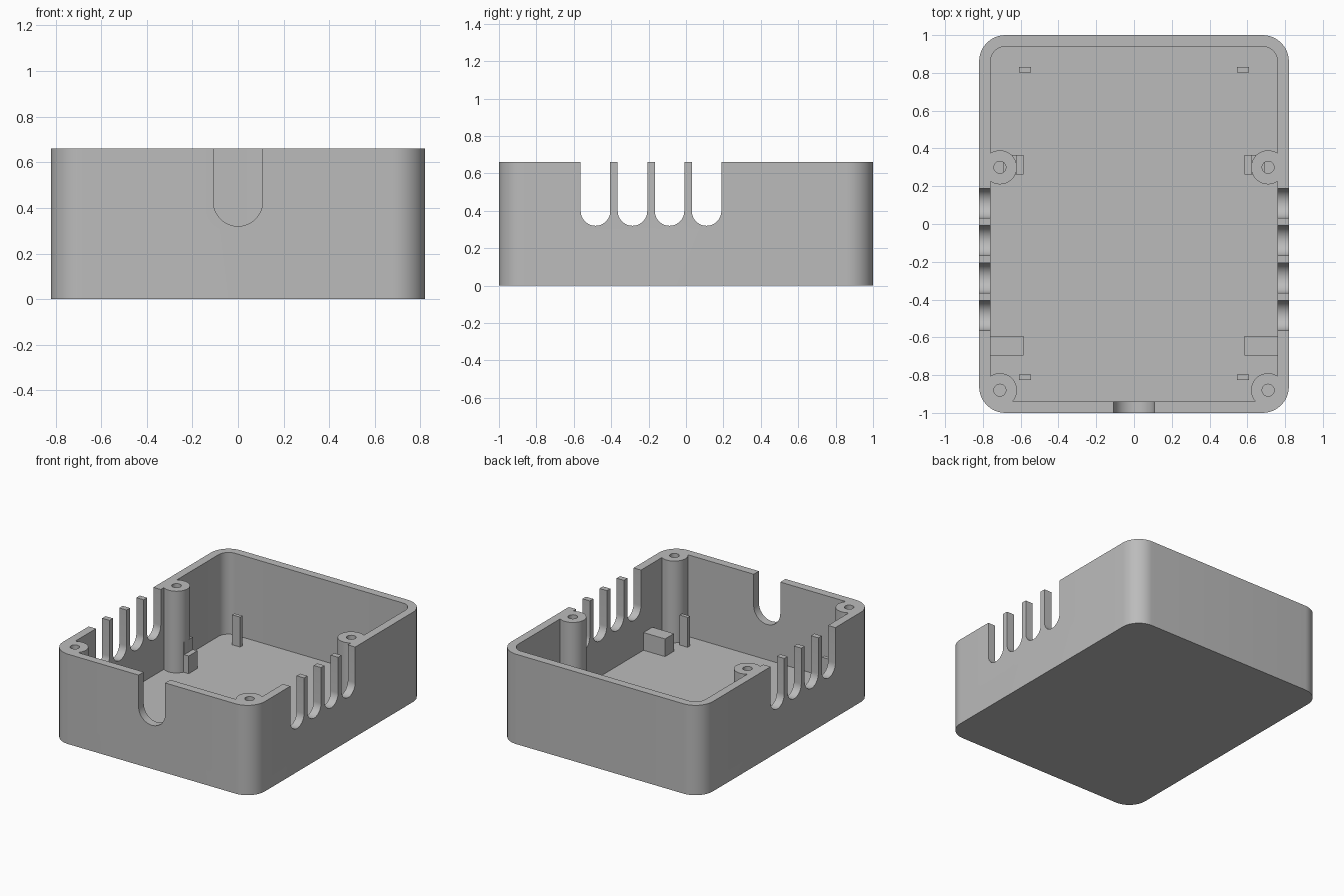
import bpy, bmesh, math
from mathutils import Vector

if "Cube" in bpy.data.objects:
    bpy.data.objects.remove(bpy.data.objects["Cube"], do_unlink=True)

HX, HY, H = 0.82, 1.0, 0.66      # half width, half depth, height
WALL, RADIUS = 0.06, 0.14
POST_X, POST_YS = 0.71, (-0.88, 0.30)

grey = bpy.data.materials.new("plain grey")
grey.use_nodes = True
colour = (0.5, 0.5, 0.5, 1)
grey.diffuse_color = colour
grey.node_tree.nodes["Principled BSDF"].inputs["Base Color"].default_value = colour


def prism(name, points, sweep):
    """Closed solid: a flat outline swept along a vector."""
    bm = bmesh.new()
    face = bm.faces.new([bm.verts.new(p) for p in points])
    top = bmesh.ops.extrude_face_region(bm, geom=[face])["geom"]
    moved = [v for v in top if isinstance(v, bmesh.types.BMVert)]
    bmesh.ops.translate(bm, verts=moved, vec=Vector(sweep))
    bmesh.ops.recalc_face_normals(bm, faces=bm.faces)
    mesh = bpy.data.meshes.new(name)
    bm.to_mesh(mesh)
    bm.free()
    mesh.materials.append(grey)
    obj = bpy.data.objects.new(name, mesh)
    bpy.context.scene.collection.objects.link(obj)
    return obj


def arc(cx, cy, r, start, end, steps):
    angles = [math.radians(start + (end - start) * i / steps) for i in range(steps + 1)]
    return [(cx + r * math.cos(a), cy + r * math.sin(a)) for a in angles]


def rounded_block(name, hx, hy, r, z0, z1):
    corners = ((1, 1), (-1, 1), (-1, -1), (1, -1))
    pts = []
    for i, (sx, sy) in enumerate(corners):
        pts += arc(sx * (hx - r), sy * (hy - r), r, i * 90, i * 90 + 90, 12)
    return prism(name, [(x, y, z0) for x, y in pts], (0, 0, z1 - z0))


def cylinder(name, x, y, r, z0, z1, steps=48):
    pts = arc(x, y, r, 0, 360, steps)[:-1]
    return prism(name, [(a, b, z0) for a, b in pts], (0, 0, z1 - z0))


def box(name, x0, x1, y0, y1, z0, z1):
    pts = [(x0, y0, z0), (x1, y0, z0), (x1, y1, z0), (x0, y1, z0)]
    return prism(name, pts, (0, 0, z1 - z0))


def u_outline(centre, r, bottom):
    """Round-bottomed slot outline, open past the rim."""
    return arc(centre, bottom + r, r, 180, 360, 24) + [(centre + r, H + 0.2), (centre - r, H + 0.2)]


def cut(target, cutters):
    """Subtract the cutters from the target, then remove them."""
    bpy.context.view_layer.objects.active = target
    for c in cutters:
        c.hide_render = True
        mod = target.modifiers.new("cut", "BOOLEAN")
        mod.operation, mod.solver, mod.object = "DIFFERENCE", "EXACT", c
        bpy.ops.object.modifier_apply(modifier=mod.name)
        bpy.data.objects.remove(c, do_unlink=True)


# Case shell, with the screw posts left standing in the cavity
posts = [(s * POST_X, y) for s in (-1, 1) for y in POST_YS]
case = rounded_block("case_shell", HX, HY, RADIUS, 0, H)
cavity = rounded_block("cavity_cutter", HX - WALL, HY - WALL, RADIUS - WALL, WALL, H + 0.1)
cut(cavity, [cylinder("post_space", x, y, 0.09, 0, H + 0.3) for x, y in posts])

# Screw holes, side cable slots and the front cable notch
cutters = [cavity]
cutters += [cylinder("hole_cutter", x, y, 0.032, 0.1, H + 0.1, 24) for x, y in posts]
for i in range(4):
    outline = u_outline(-0.484 + 0.198 * i, 0.079, 0.32)
    cutters.append(prism("slot_cutter", [(-1, y, z) for y, z in outline], (2, 0, 0)))
notch = u_outline(0, 0.108, 0.32)
cutters.append(prism("notch_cutter", [(x, -1.1, z) for x, z in notch], (0, 0.2, 0)))
cut(case, cutters)

bpy.ops.object.select_all(action="DESELECT")
case.select_set(True)
bpy.context.view_layer.objects.active = case
bpy.ops.object.shade_smooth_by_angle(angle=math.radians(30))

# Board supports and locating tabs, mirrored on both sides
LOW, HIGH, BASE = 0.19, 0.28, WALL - 0.01
for side, s in (("left", 1), ("right", -1)):
    def inner(name, x0, x1, y0, y1, top):
        a, b = sorted((s * x0, s * x1))
        box(f"{side}_{name}", a, b, y0, y1, BASE, top)
    inner("front_support", 0.585, HX - WALL + 0.01, -0.695, -0.592, LOW)
    inner("rear_support", 0.585, 0.69, 0.263, 0.365, LOW)
    inner("rear_support_stop", 0.622, 0.69, 0.263, 0.365, HIGH)
    inner("front_tab", 0.545, 0.61, -0.825, -0.798, HIGH)
    inner("rear_tab", 0.545, 0.61, 0.803, 0.83, HIGH)
